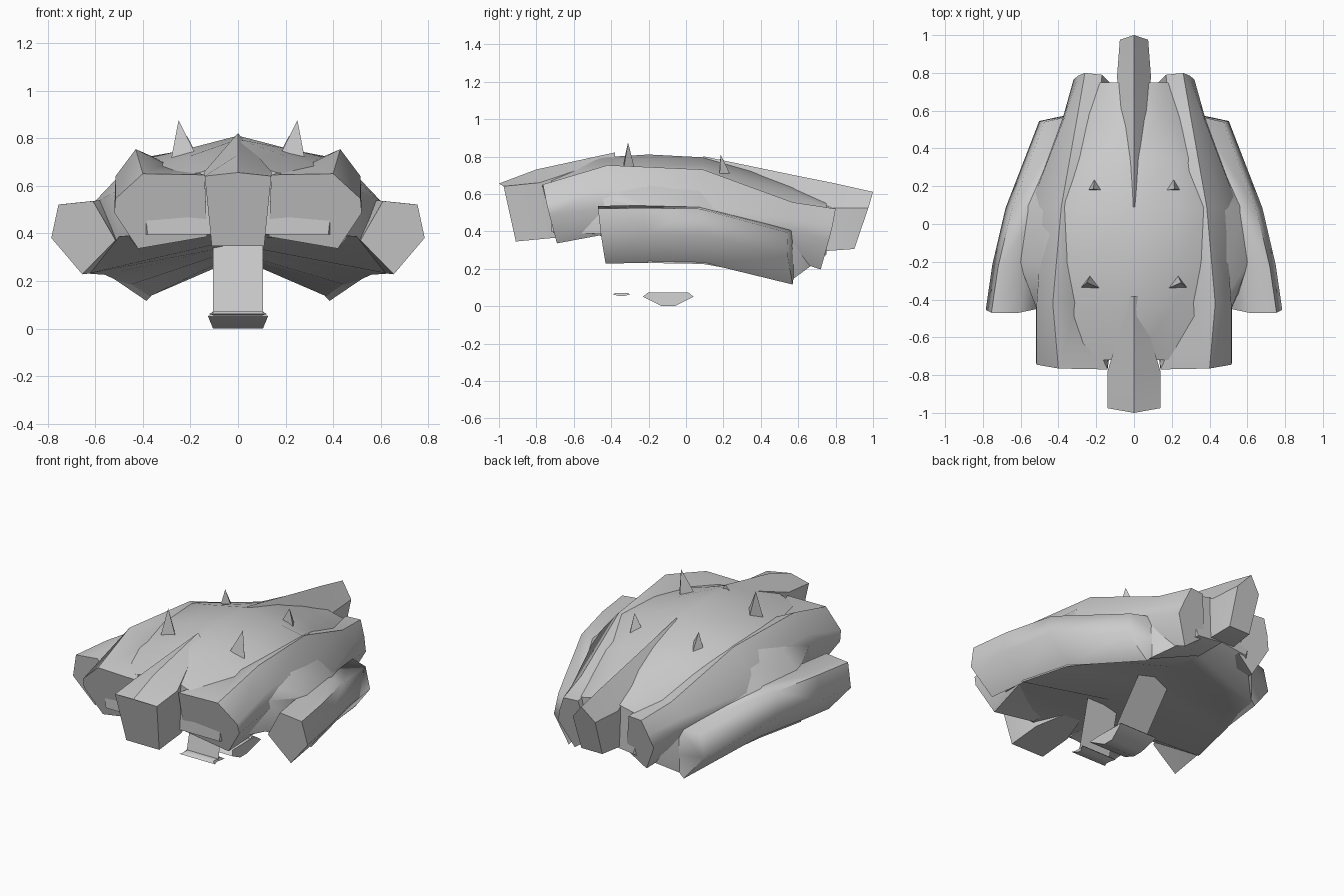
import bpy
import math

if "Cube" in bpy.data.objects:
    bpy.data.objects.remove(bpy.data.objects["Cube"])

grey = bpy.data.materials.new("hull_grey")
grey.diffuse_color = (0.6, 0.6, 0.6, 1)
grey.use_nodes = True
grey.node_tree.nodes["Principled BSDF"].inputs["Base Color"].default_value = grey.diffuse_color


def make(name, verts, faces, mirror=False, angle=35):
    me = bpy.data.meshes.new(name)
    me.from_pydata(verts, [], faces)
    me.materials.append(grey)
    ob = bpy.data.objects.new(name, me)
    bpy.context.collection.objects.link(ob)
    bpy.ops.object.select_all(action='DESELECT')
    ob.select_set(True)
    bpy.context.view_layer.objects.active = ob
    bpy.ops.object.mode_set(mode='EDIT')
    bpy.ops.mesh.select_all(action='SELECT')
    bpy.ops.mesh.normals_make_consistent(inside=False)
    bpy.ops.object.mode_set(mode='OBJECT')
    bpy.ops.object.shade_smooth_by_angle(angle=math.radians(angle))
    if mirror:
        ob.modifiers.new("mirror", 'MIRROR').use_mirror_merge = False
    return ob


def loft(name, rings, mirror=False, angle=35):
    """Closed tube through rings of equal point count, capped at both ends."""
    n = len(rings[0])
    verts = [p for r in rings for p in r]
    faces = [tuple(range(n)), tuple(range(len(verts) - n, len(verts)))]
    for k in range(len(rings) - 1):
        for i in range(n):
            a, b = k * n + i, k * n + (i + 1) % n
            faces.append((a, b, b + n, a + n))
    return make(name, verts, faces, mirror, angle)


def ring(half, y=None):
    """Full symmetric ring from a half profile that starts and ends on x = 0."""
    pts = [(p[0], y, p[1]) if y is not None else p for p in half]
    return pts + [(-p[0], p[1], p[2]) for p in pts[-2:0:-1]]


# main arched hull: crown, shoulder, flank, underside
hull = [
    (-.72, [(0, .72), (.16, .66), (.30, .64), (.36, .60), (.39, .50), (.38, .40), (0, .40)]),
    (-.45, [(0, .80), (.20, .73), (.32, .695), (.44, .68), (.515, .58), (.50, .39), (0, .38)]),
    (-.20, [(0, .815), (.23, .755), (.38, .72), (.51, .635), (.61, .53), (.63, .235), (0, .355)]),
    (.09, [(0, .80), (.22, .755), (.385, .725), (.48, .62), (.57, .52), (.56, .23), (0, .34)]),
    (.35, [(0, .73), (.20, .68), (.32, .62), (.39, .54), (.46, .45), (.46, .185), (0, .32)]),
    (.56, [(0, .66), (.12, .62), (.24, .56), (.31, .50), (.36, .38), (.37, .14), (0, .30)]),
    (.75, [(0, .58), (.09, .55), (.18, .53), (.21, .48), (.21, .40), (.17, .28), (0, .30)]),
]
loft("hull", [ring(h, y) for y, h in hull])

# centre prow and tail, tapering into the hull crown
loft("prow", [
    ring([(0, -1, .66), (.14, -.975, .645), (.11, -.91, .35), (0, -.91, .35)]),
    ring([(0, -.8, .735), (.14, -.78, .665), (.11, -.7, .37), (0, -.7, .37)]),
    ring([(0, -.38, .826), (.02, -.38, .80), (.01, -.38, .40), (0, -.38, .40)])], angle=25)
loft("tail", [
    ring([(0, .09, .806), (.01, .09, .79), (.01, .3, .36), (0, .3, .36)]),
    ring([(0, .6, .70), (.075, .6, .61), (.075, .6, .32), (0, .6, .32)]),
    ring([(0, .8, .66), (.09, .78, .53), (.08, .76, .30), (0, .76, .30)]),
    ring([(0, 1, .615), (.075, .975, .53), (.07, .90, .31), (0, .90, .31)])], angle=25)

# inner pods beside the prow
loft("inner_pod", [
    [(.42, -.69, .34), (.52, -.73, .49), (.515, -.745, .55), (.40, -.765, .655), (.14, -.77, .65), (.13, -.70, .39)],
    [(.46, -.42, .39), (.52, -.42, .53), (.515, -.42, .645), (.43, -.42, .758), (.30, -.42, .695), (.13, -.42, .41)],
    [(.45, .09, .40), (.55, .09, .53), (.48, .09, .625), (.385, .09, .735), (.25, .09, .68), (.13, .09, .39)],
    [(.32, .52, .27), (.38, .55, .41), (.37, .56, .48), (.30, .57, .56), (.18, .57, .55), (.10, .55, .32)],
    [(.24, .72, .20), (.32, .765, .36), (.295, .785, .44), (.26, .80, .525), (.17, .79, .525), (.12, .74, .29)]],
    mirror=True, angle=40)

# outer pods: one five-sided section swept along a bent path
section = [(.655, -.43, .232), (.785, -.455, .385), (.755, -.47, .525), (.61, -.47, .54), (.515, -.45, .375)]
path = [(0, 0, 0, 1), (-.035, .24, .004, 1), (-.105, .54, 0, 1), (-.27, 1.0, -.112, .9)]
shift = (0, 0, .01, .04, .04)  # rounds the rear end backwards
loft("outer_pod", [
    [((x - .655) * s + .655 + dx, y + dy + (f if dy == 1.0 else 0),
      (z - .232) * (1 - s) * .5 + (z - .232) * s + .232 + dz)
     for (x, y, z), f in zip(section, shift)] for dx, dy, dz, s in path], mirror=True, angle=70)

# crown spikes
for name, cx, cy, base, tip, r in (("front_spike", .23, -.315, .70, (.25, -.31, .88), .06),
                                   ("rear_spike", .21, .20, .70, (.215, .185, .815), .045)):
    v = [(cx - r, cy - r * .5, base + .02), (cx + r, cy - r * .5, base - .03),
         (cx, cy + r * .8, base + .01), tip]
    make(name, v, [(0, 1, 3), (1, 2, 3), (2, 0, 3), (2, 1, 0)], True, 10)


# hanging gondola and small front vane
def lens(name, y0, y1, zb, zm, zt, w):
    c, h = (y0 + y1) / 2, (y1 - y0) / 2
    prof = [(y0, zm, 1.2), (c - h * .8, zt, 1), (c + h * .8, zt, 1), (y1, zm, 1.2),
            (c + h * .25, zb, 1), (c - h * .25, zb, 1)]
    loft(name, [[(s * w * k, y, z) for y, z, k in prof] for s in (-1, 1)], angle=50)


lens("gondola", -.23, .04, .004, .055, .077, .105)
lens("front_vane", -.39, -.30, .058, .066, .075, .10)

# thin slanted struts carrying them
for name, y0, y1 in (("gondola_strut", -.03, .20), ("vane_strut", -.34, -.27)):
    make(name, [(-.105, y0, .07), (.105, y0, .07), (.105, y1, .36), (-.105, y1, .36)], [(0, 1, 2, 3)])

# lowest point on the ground plane
for ob in bpy.context.collection.objects:
    ob.location.z -= .004
